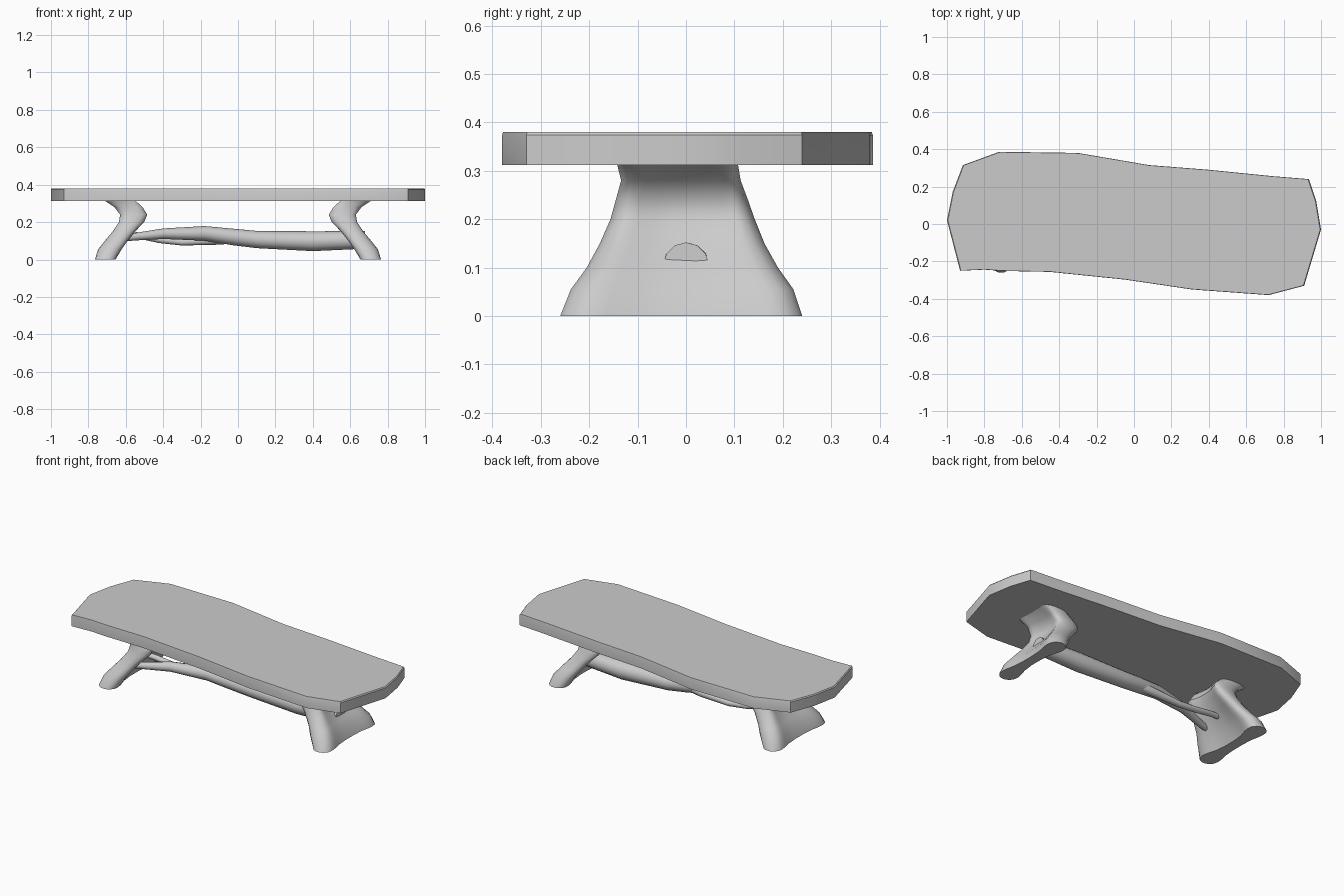
import bpy, bmesh, math
from mathutils import Vector

if "Cube" in bpy.data.objects:
    bpy.data.objects.remove(bpy.data.objects["Cube"])


def finish(bm, name, angle=40):
    bmesh.ops.recalc_face_normals(bm, faces=bm.faces)
    me = bpy.data.meshes.new(name)
    bm.to_mesh(me)
    bm.free()
    ob = bpy.data.objects.new(name, me)
    bpy.context.collection.objects.link(ob)
    bpy.ops.object.select_all(action='DESELECT')
    ob.select_set(True)
    bpy.context.view_layer.objects.active = ob
    bpy.ops.object.shade_smooth_by_angle(angle=math.radians(angle))
    return ob


def loft(rings, name, angle=40):
    bm = bmesh.new()
    loops = [[bm.verts.new(p) for p in r] for r in rings]
    n = len(loops[0])
    for a, b in zip(loops, loops[1:]):
        for i in range(n):
            j = (i + 1) % n
            bm.faces.new((a[i], a[j], b[j], b[i]))
    bm.faces.new(loops[0][::-1])
    bm.faces.new(loops[-1])
    return finish(bm, name, angle)


def branch(path, name, sides=12):
    # path entries: x, y, z, radius
    pts = [Vector(p[:3]) for p in path]
    rings = []
    for i, p in enumerate(pts):
        d = (pts[min(i + 1, len(pts) - 1)] - pts[max(i - 1, 0)]).normalized()
        side = Vector((0, 0, 1)).cross(d).normalized()
        up = d.cross(side)
        r = path[i][3]
        rings.append([p + r * (math.cos(t) * side + math.sin(t) * up)
                      for t in (2 * math.pi * k / sides for k in range(sides))])
    return loft(rings, name, 50)


# Live-edge slab top
outline = [(-1, .02), (-.97, .17), (-.915, .315), (-.72, .386), (-.3, .38),
           (.08, .315), (.4, .29), (.75, .255), (.935, .24), (.975, .12),
           (1, -.03), (.91, -.33), (.72, -.38), (.31, -.35), (-.05, -.297),
           (-.45, -.256), (-.7, -.251), (-.8, -.244), (-.93, -.25)]
slab_rings = [[(x * s, y * s, z) for x, y in outline]
              for z, s in ((.312, 1), (.374, 1), (.38, .995))]
loft(slab_rings, "table_top", 30)

# Trunk legs: z, inner x, outer x, y min, y max, web recess
sections = [(0, .655, .765, -.26, .24, 1), (.055, .622, .748, -.238, .222, 1),
            (.10, .59, .712, -.205, .19, 1), (.15, .55, .67, -.178, .162, .9),
            (.20, .502, .637, -.156, .142, .7), (.24, .485, .63, -.145, .128, .5),
            (.28, .51, .66, -.134, .113, .35), (.316, .55, .715, -.143, .107, .2)]
# Half of a dumbbell section: position along y, relative half thickness
half = [(-1, .25), (-.96, .62), (-.88, .92), (-.76, 1), (-.62, .9), (-.42, .62),
        (-.15, .48), (.15, .48), (.42, .6), (.62, .88), (.76, 1), (.88, .92),
        (.96, .62), (1, .25)]


def leg(sign, name):
    rings = []
    for z, xi, xo, y0, y1, web in sections:
        cx, hx, cy, hy = (xi + xo) / 2, (xo - xi) / 2, (y0 + y1) / 2, (y1 - y0) / 2

        def point(t, w, side):
            if abs(t) < .7:  # thin the web between the two stems
                depth = web if side < 0 else web * .65
                w = 1 - (1 - w) * depth
            return (sign * (cx + side * hx * w), cy + hy * t, z)
        rings.append([point(t, w, 1) for t, w in half] +
                     [point(t, w, -1) for t, w in reversed(half)])
    return loft(rings, name, 50)


leg(1, "right_trunk_leg")
leg(-1, "left_trunk_leg")

# Stretcher branch and its thinner fork
branch([(.68, .0, .105, .047), (.4, .01, .098, .053), (.1, .01, .107, .046),
        (-.02, .0, .12, .044), (-.18, -.02, .14, .039), (-.4, -.06, .138, .028),
        (-.55, -.105, .122, .02), (-.65, -.125, .11, .017)], "stretcher")
branch([(-.02, .0, .115, .03), (-.12, .015, .103, .024), (-.3, .02, .093, .018),
        (-.42, .015, .105, .017), (-.54, .0, .13, .016), (-.62, -.01, .14, .015)],
       "stretcher_fork")
